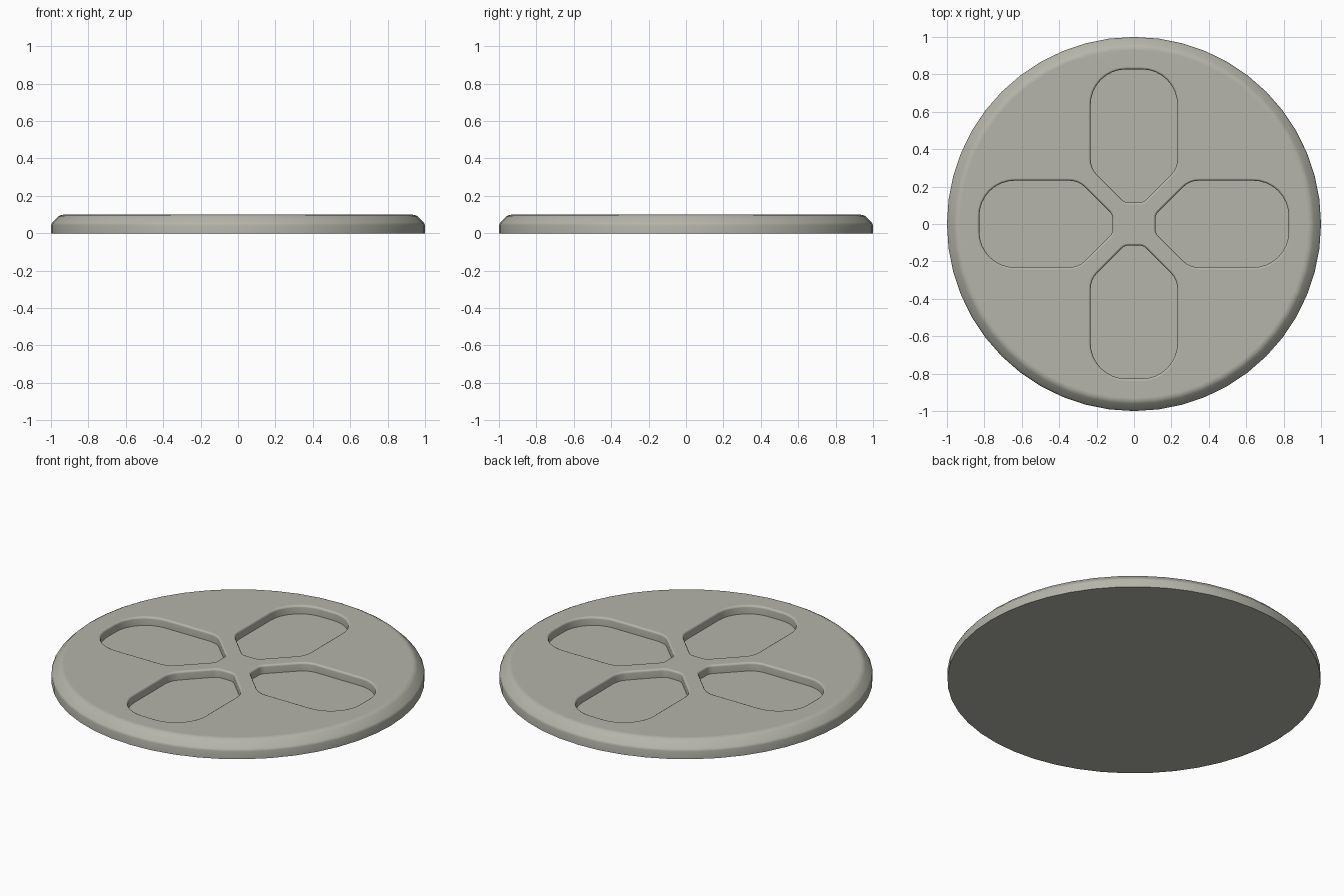
import bpy, bmesh
from math import sin, cos, pi, radians

if "Cube" in bpy.data.objects:
    bpy.data.objects.remove(bpy.data.objects["Cube"])

SIDES = 48


def loft(name, rings):
    """Closed solid through a stack of matching rings."""
    bm = bmesh.new()
    loops = [[bm.verts.new(p) for p in ring] for ring in rings]
    n = len(loops[0])
    for a, b in zip(loops, loops[1:]):
        for i in range(n):
            j = (i + 1) % n
            bm.faces.new((a[i], a[j], b[j], b[i]))
    bm.faces.new(loops[0][::-1])
    bm.faces.new(loops[-1])
    bmesh.ops.recalc_face_normals(bm, faces=bm.faces)
    mesh = bpy.data.meshes.new(name)
    bm.to_mesh(mesh)
    bm.free()
    ob = bpy.data.objects.new(name, mesh)
    bpy.context.collection.objects.link(ob)
    return ob


def circle(r, z):
    return [(r * cos(2 * pi * i / SIDES), r * sin(2 * pi * i / SIDES), z)
            for i in range(SIDES)]


def pocket_ring(offset, z, turn):
    """Rounded petal outline pointing to +y, grown by offset, turned about z."""
    # corner arcs: centre x, centre y, radius, start angle, end angle, steps
    arcs = [(0.03, 0.165, 0.05, -90, -45, 3),
            (0.112, 0.347, 0.12, -45, 0, 4),
            (0.042, 0.637, 0.19, 0, 90, 8)]
    half = []
    for cx, cy, r, a0, a1, steps in arcs:
        for k in range(steps + 1):
            a = radians(a0 + (a1 - a0) * k / steps)
            half.append((cx + (r + offset) * cos(a), cy + (r + offset) * sin(a)))
    pts = half + [(-x, y) for x, y in reversed(half)]
    c, s = cos(turn), sin(turn)
    return [(x * c - y * s, x * s + y * c, z) for x, y in pts]


# round plate with a softened chamfer on the top rim
rim = [(1, 0), (1, 0.045), (0.993, 0.058), (0.962, 0.089), (0.947, 0.097), (0.93, 0.1)]
plate = loft("round_plate", [circle(r, z) for r, z in rim])

# warm grey finish
grey = bpy.data.materials.new("warm_grey")
grey.diffuse_color = (0.46, 0.46, 0.405, 1)
grey.use_nodes = True
grey.node_tree.nodes["Principled BSDF"].inputs["Base Color"].default_value = grey.diffuse_color
plate.data.materials.append(grey)

# four recessed pockets with softened lips
lip = [(0, 0.05), (0, 0.088), (0.004, 0.096), (0.012, 0.1), (0.012, 0.13)]
for i in range(4):
    cutter = loft(f"pocket_cutter_{i + 1}",
                  [pocket_ring(o, z, i * pi / 2) for o, z in lip])
    cutter.data.materials.append(grey)
    cutter.hide_render = True
    cutter.hide_viewport = True
    cut = plate.modifiers.new(f"pocket_{i + 1}", 'BOOLEAN')
    cut.operation = 'DIFFERENCE'
    cut.solver = 'EXACT'
    cut.object = cutter

# apply the cuts, then shade smooth with sharp creases
bpy.context.view_layer.objects.active = plate
plate.select_set(True)
for m in list(plate.modifiers):
    bpy.ops.object.modifier_apply(modifier=m.name)
for ob in list(bpy.data.objects):
    if ob is not plate:
        bpy.data.objects.remove(ob)
bpy.ops.object.shade_smooth_by_angle(angle=radians(40))
weighted = plate.modifiers.new("weighted_normals", 'WEIGHTED_NORMAL')
weighted.keep_sharp = True
